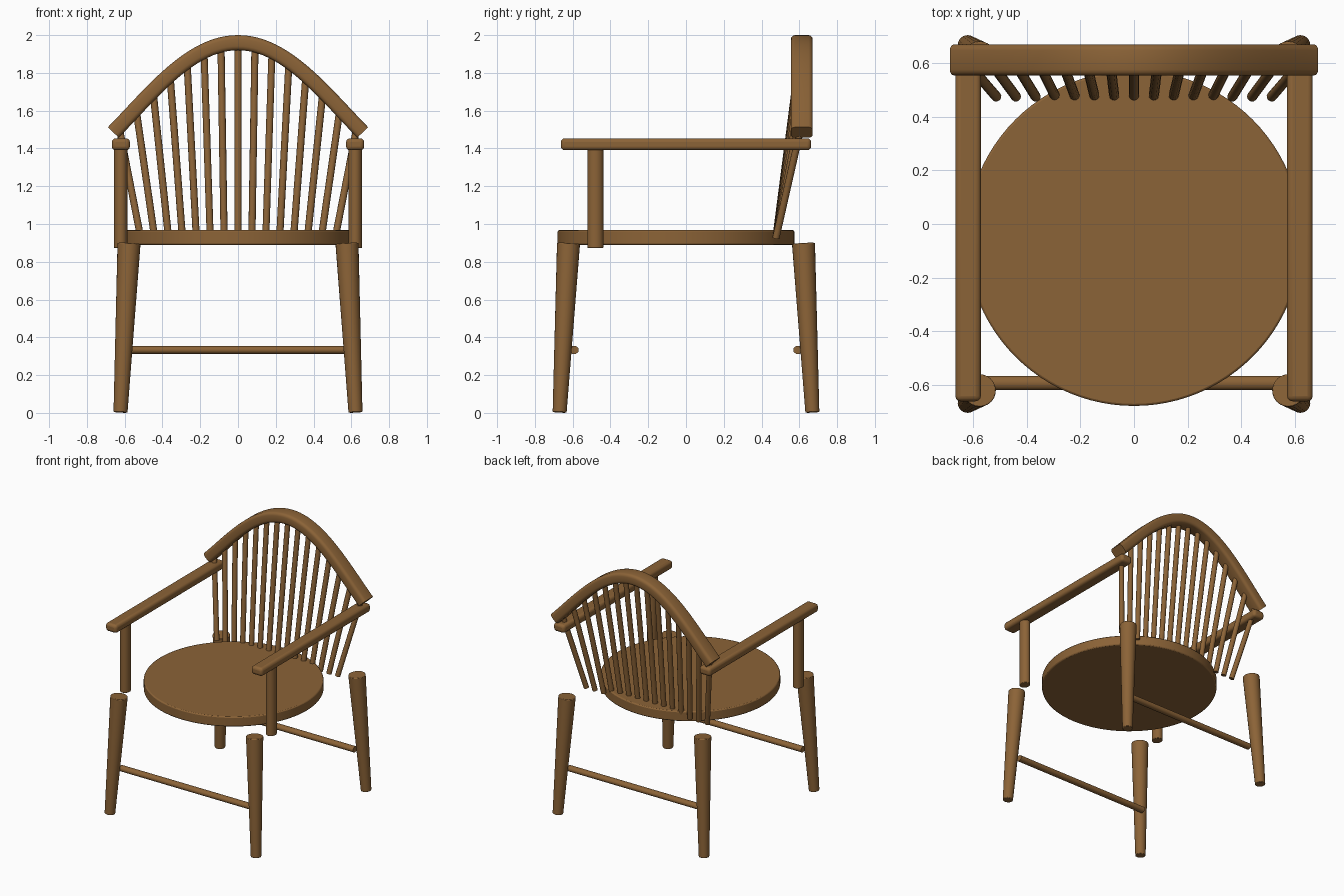
import bpy, bmesh, math
from mathutils import Vector

cube = bpy.data.objects.get("Cube")
if cube:
    bpy.data.objects.remove(cube, do_unlink=True)

# One warm timber colour for the whole chair
wood = bpy.data.materials.new("brown_wood")
wood.use_nodes = True
colour = (0.26, 0.125, 0.038, 1)
wood.diffuse_color = colour
bsdf = wood.node_tree.nodes["Principled BSDF"]
bsdf.inputs["Base Color"].default_value = colour
bsdf.inputs["Roughness"].default_value = 0.6


def finish(name, bm, bevel=0, segments=3):
    bmesh.ops.recalc_face_normals(bm, faces=bm.faces)
    mesh = bpy.data.meshes.new(name)
    bm.to_mesh(mesh)
    bm.free()
    mesh.materials.append(wood)
    ob = bpy.data.objects.new(name, mesh)
    bpy.context.collection.objects.link(ob)
    if bevel:
        mod = ob.modifiers.new("rounded_edges", "BEVEL")
        mod.width, mod.segments = bevel, segments
        mod.limit_method, mod.angle_limit = "ANGLE", math.radians(50)
    bpy.ops.object.select_all(action="DESELECT")
    ob.select_set(True)
    bpy.context.view_layer.objects.active = ob
    bpy.ops.object.shade_smooth_by_angle(angle=math.radians(35))
    return ob


def rod(name, a, b, r_a, r_b, sides=20, squash=(1, 1, 1), bevel=0):
    """Round tapered bar from a to b, optionally flattened about its middle."""
    a, b = Vector(a), Vector(b)
    axis, mid = b - a, (a + b) / 2
    bm = bmesh.new()
    bmesh.ops.create_cone(bm, cap_ends=True, segments=sides,
                          radius1=r_a, radius2=r_b, depth=axis.length)
    turn = axis.to_track_quat("Z", "Y")
    for v in bm.verts:
        p = turn @ v.co
        v.co = mid + Vector(p[i] * squash[i] for i in range(3))
    return finish(name, bm, bevel, 2)


def bow_point(t):
    """Centre line of the back bow, t from -1 (right end) to 1 (left end)."""
    s, u = abs(t), 1 - abs(t)
    weights = (u**3, 3 * u * u * s, 3 * u * s * s, s**3)
    xs, zs = (0, 0.25, 0.45, 0.66), (1.96, 1.96, 1.70, 1.485)
    x = sum(w * k for w, k in zip(weights, xs))
    z = sum(w * k for w, k in zip(weights, zs))
    return Vector((math.copysign(x, t), 0.613, z))


def bow_height(x):
    lo, hi = 0, 1
    for _ in range(30):
        m = (lo + hi) / 2
        lo, hi = (m, hi) if bow_point(m).x < abs(x) else (lo, m)
    return bow_point(lo).z


# Round seat
rod("seat", (0, -0.053, 0.89), (0, -0.053, 0.967), 0.627, 0.627, 96, bevel=0.008)

# Splayed legs, arms and arm posts on both sides
for side, sx in (("left", 1), ("right", -1)):
    for end, sy in (("front", -1), ("back", 1)):
        rod(f"{end}_leg_{side}", (sx * 0.622, sy * 0.669, 0.003),
            (sx * 0.577, sy * 0.622, 0.897), 0.037, 0.061, 24, bevel=0.004)
    rod(f"arm_post_{side}", (sx * 0.621, -0.48, 0.873), (sx * 0.621, -0.48, 1.41),
        0.04, 0.04, 24, (0.9, 1.05, 1), bevel=0.004)
    bm = bmesh.new()
    bmesh.ops.create_cube(bm, size=1)
    for v in bm.verts:
        v.co = Vector((sx * 0.62 + v.co.x * 0.096, v.co.y * 1.325, 1.422 + v.co.z * 0.063))
    finish(f"arm_{side}", bm, 0.02)

# Front and back stretchers
for end, sy in (("front", -1), ("back", 1)):
    rod(f"{end}_stretcher", (-0.58, sy * 0.594, 0.333), (0.58, sy * 0.594, 0.333),
        0.022, 0.022, 16, (1, 1.2, 1))

# Fan of back spindles rising into the bow
for i in range(-7, 8):
    top_x = i * 0.09
    rod(f"spindle_{i + 8}", (i * 0.0735, 0.476, 0.925),
        (top_x, 0.61, bow_height(top_x)), 0.019, 0.019, 12)

# Curved top bow: rounded rectangle swept along the centre line
section = []
for k, (cy, cz) in enumerate(((1, 1), (-1, 1), (-1, -1), (1, -1))):
    for j in range(4):
        ang = (k + j / 3) * math.pi / 2
        section.append((cy * 0.036 + 0.022 * math.cos(ang),
                        cz * 0.018 + 0.022 * math.sin(ang)))
bm = bmesh.new()
steps, rings = 48, []
for n in range(steps + 1):
    t = 2 * n / steps - 1
    along = (bow_point(min(t + 0.01, 1)) - bow_point(max(t - 0.01, -1))).normalized()
    normal = Vector((-along.z, 0, along.x))
    rings.append([bm.verts.new(bow_point(t) + Vector((0, y, 0)) + normal * h)
                  for y, h in section])
for r0, r1 in zip(rings, rings[1:]):
    for j in range(len(section)):
        k = (j + 1) % len(section)
        bm.faces.new((r0[j], r0[k], r1[k], r1[j]))
bm.faces.new(rings[0])
bm.faces.new(rings[-1])
finish("back_bow", bm)
